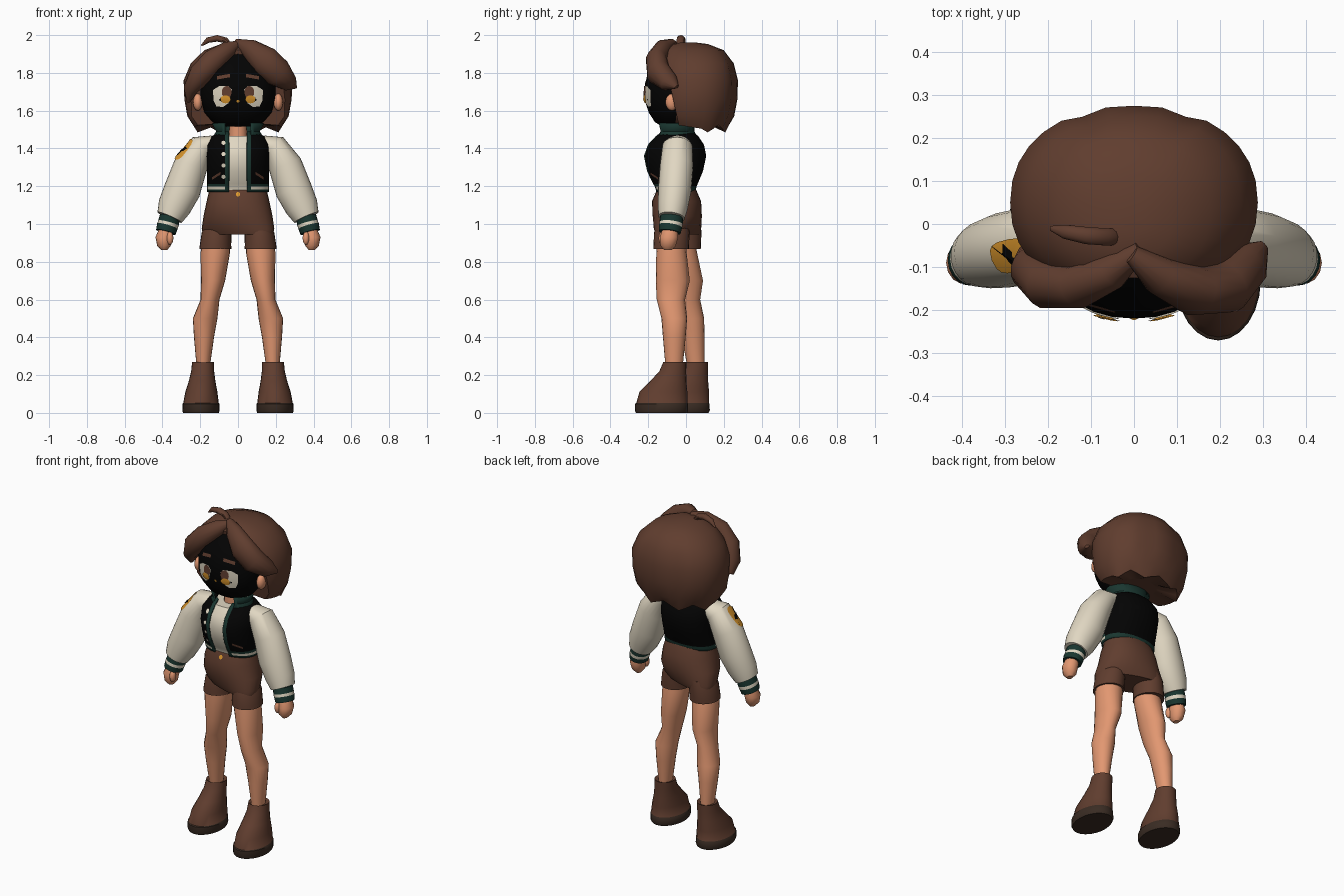
import bpy, bmesh, math
from mathutils import Vector
from mathutils.bvhtree import BVHTree

cube = bpy.data.objects.get("Cube")
if cube:
    bpy.data.objects.remove(cube)


def material(name, r, g, b):
    m = bpy.data.materials.new(name)
    m.use_nodes = True
    m.diffuse_color = (r, g, b, 1)
    bsdf = m.node_tree.nodes["Principled BSDF"]
    bsdf.inputs["Base Color"].default_value = (r, g, b, 1)
    bsdf.inputs["Roughness"].default_value = 0.9
    return m


brown = material("brown", .117, .047, .028)
sole = material("dark_sole", .042, .025, .017)
skin = material("skin", .76, .31, .165)
cream = material("cream", .75, .68, .54)
green = material("dark_green", .01, .037, .029)
black = material("black", .001, .001, .001)
gold = material("gold", .7, .305, .026)
made = []


def add(name, bm, mats):
    me = bpy.data.meshes.new(name)
    bm.to_mesh(me)
    bm.free()
    for m in mats:
        me.materials.append(m)
    ob = bpy.data.objects.new(name, me)
    bpy.context.collection.objects.link(ob)
    made.append(ob)
    return ob


def oval(a, b, power=2, n=16):
    pts = []
    for k in range(n):
        c, s = math.cos(math.tau * k / n), math.sin(math.tau * k / n)
        pts.append((math.copysign(a * abs(c) ** (2 / power), c),
                    math.copysign(b * abs(s) ** (2 / power), s)))
    return pts


def box(a, b, skew=0):
    return [(a, b + skew), (-a, b - skew), (-a, -b - skew), (a, -b + skew)]


def loft(rings, segs=20, tilt=False, power=2, caps=True):
    """Skin a row of (x, y, z, half width, half depth) sections."""
    bm = bmesh.new()
    centres = [Vector(r[:3]) for r in rings]
    loops = []
    for i, (c, r) in enumerate(zip(centres, rings)):
        n = Vector((0, 0, 1))
        if tilt:
            n = (centres[min(i + 1, len(rings) - 1)] - centres[max(i - 1, 0)]).normalized()
        u = Vector((0, 1, 0)).cross(n).normalized()
        v = n.cross(u)
        loops.append([bm.verts.new(c + u * a + v * b) for a, b in oval(r[3], r[4], power, segs)])
    for i in range(len(loops) - 1):
        for k in range(segs):
            j = (k + 1) % segs
            f = bm.faces.new((loops[i][k], loops[i][j], loops[i + 1][j], loops[i + 1][k]))
            f.material_index = i
    if caps:
        bm.faces.new(loops[0])
        bm.faces.new(loops[-1]).material_index = len(loops) - 2
    bmesh.ops.recalc_face_normals(bm, faces=bm.faces)
    return bm, loops


def tube(name, rings, mat, **kw):
    bm, _ = loft(rings, **kw)
    if not isinstance(mat, list):
        for f in bm.faces:
            f.material_index = 0
        mat = [mat]
    return add(name, bm, mat)


def mirror(rings, s, dy=lambda z: 0):
    return [(s * x, y + dy(z), z, a, b) for x, y, z, a, b in rings]


def ball(name, centre, radii, mat):
    bm = bmesh.new()
    bmesh.ops.create_uvsphere(bm, u_segments=12, v_segments=8, radius=1)
    for v in bm.verts:
        v.co = Vector(c + p * r for c, p, r in zip(centre, v.co, radii))
    return add(name, bm, [mat])


def decal(name, target, centre, pts, mat, normal=(0, -1, 0), up=(0, 0, 1), lift=.004):
    """Thin plate laid on a surface by projecting an outline onto it."""
    tree = BVHTree.FromPolygons([v.co for v in target.data.vertices],
                                [p.vertices for p in target.data.polygons])
    n = Vector(normal).normalized()
    right = Vector(up).cross(n).normalized()
    top = n.cross(right)
    bm = bmesh.new()
    vs = []
    for a, b in [(0, 0)] + pts:
        start = Vector(centre) + right * a + top * b + n * .5
        hit = tree.ray_cast(start, -n)[0] or start - n * .5
        vs.append(bm.verts.new(hit + n * lift))
    for i in range(1, len(vs)):
        bm.faces.new((vs[0], vs[i], vs[i % (len(vs) - 1) + 1]))
    return add(name, bm, [mat])


# Head with a dark face and hair-coloured back, and the neck
bm, _ = loft([(0, -.06, 1.515, .08, .065), (0, -.055, 1.54, .135, .11), (0, -.05, 1.59, .178, .147),
              (0, -.045, 1.66, .2, .175), (0, -.04, 1.74, .205, .178), (0, -.03, 1.82, .19, .165),
              (0, -.01, 1.9, .12, .11)], segs=28, power=2.2)
for f in bm.faces:
    f.material_index = int(f.calc_center_median().y > -.05)
head = add("head", bm, [black, brown])
tube("neck", [(0, -.05, 1.42, .05, .05), (0, -.055, 1.54, .045, .045)], skin)

# Body under the jacket
jacket_rings = [(0, -.055, 1.17, .163, .105), (0, -.055, 1.183, .165, .108), (0, -.056, 1.198, .165, .112),
                (0, -.058, 1.213, .165, .12), (0, -.06, 1.28, .165, .15), (0, -.06, 1.36, .17, .167),
                (0, -.055, 1.42, .17, .15), (0, -.05, 1.465, .14, .115), (0, -.05, 1.49, .09, .085)]
tube("shirt", [(x, y, z, a * .93, b * .92) for x, y, z, a, b in jacket_rings[:-1]], cream, segs=28, power=2.3)


def open_front(name, bm, gap, trim, mats, rule):
    """Cut an opening in the front and colour what remains by rule."""
    for x in (-trim, -gap, gap, trim):
        bmesh.ops.bisect_plane(bm, geom=bm.verts[:] + bm.edges[:] + bm.faces[:],
                               plane_co=(x, 0, 0), plane_no=(1, 0, 0))
    gone = [f for f in bm.faces if abs(f.calc_center_median().x) < gap and f.calc_center_median().y < -.05]
    bmesh.ops.delete(bm, geom=gone, context='FACES')
    for f in bm.faces:
        f.material_index = rule(f.calc_center_median())
    ob = add(name, bm, mats)
    ob.modifiers.new("thickness", 'SOLIDIFY').thickness = .008
    return ob


def jacket_rule(c):
    front = c.y < -.05
    if c.z < 1.183 or (front and 1.198 < c.z < 1.213) or (abs(c.x) < .068 and front):
        return 1
    if c.z < 1.198:
        return 2 if front else 1
    return 0


bm, _ = loft(jacket_rings, segs=28, power=2.3, caps=False)
jacket = open_front("jacket", bm, .048, .068, [black, green, cream], jacket_rule)
bm, _ = loft([(0, -.055, 1.45, .13, .11), (0, -.055, 1.49, .108, .092), (0, -.055, 1.535, .13, .095)],
             segs=24, caps=False)
open_front("collar", bm, .065, .08, [green], lambda c: 0)
for i in range(4):
    decal(f"jacket_button_{i}", jacket, (-.077, -.1, 1.25 + i * .06), oval(.011, .011), cream, lift=.006)

# Shorts: hips sheared so that each side meets its leg
hips = tube("shorts_hips", [(0, -.05, 1.19, .15, .1), (0, -.05, 1.12, .166, .13), (0, -.046, 1.04, .183, .13),
                            (0, -.045, .975, .192, .116), (0, -.045, .945, .185, .1)],
            brown, segs=28, power=2.2)
for v in hips.data.vertices:
    v.co.y -= v.co.x * min(.3, max(0, 1.06 - v.co.z) * 2.6)
decal("shorts_button", hips, (0, -.1, 1.157), oval(.012, .012), gold, lift=.006)

arm = [(.13, -.04, 1.43, .04, .06), (.19, -.045, 1.41, .07, .08), (.25, -.05, 1.31, .09, .088),
       (.295, -.06, 1.18, .097, .088), (.338, -.07, 1.09, .088, .08), (.362, -.077, 1.035, .07, .07)]
cuff = [(.36, -.076, 1.04, .054, .06), (.368, -.079, 1.005, .056, .062),
        (.374, -.082, .988, .056, .062), (.382, -.086, .957, .053, .058)]
hand = [(.383, -.085, .975, .035, .04), (.393, -.09, .93, .044, .05),
        (.392, -.095, .885, .036, .042), (.39, -.095, .862, .015, .02)]
leg = [(.112, -.075, .95, .07, .07), (.12, -.077, .85, .078, .08), (.132, -.07, .7, .064, .09),
       (.148, -.08, .6, .05, .075), (.174, -.062, .5, .065, .068), (.18, -.062, .4, .053, .06),
       (.184, -.063, .25, .036, .046)]
boot = [(.196, -.13, 0, .094, .135), (.196, -.13, .012, .099, .141), (.196, -.13, .048, .098, .14),
        (.196, -.128, .052, .094, .135), (.194, -.12, .11, .085, .127), (.19, -.093, .17, .07, .095),
        (.187, -.07, .22, .061, .071), (.185, -.059, .27, .058, .061), (.185, -.059, .262, .045, .05)]
short_leg = [(.1, -.07, 1.0, .07, .085), (.113, -.075, .955, .079, .094),
             (.119, -.078, .89, .083, .094), (.12, -.079, .868, .085, .094)]
stride = lambda z: .14 - .1 * z

for side, s in (("left", 1), ("right", -1)):
    back = stride if s < 0 else (lambda z: 0)
    # Limbs
    sleeve = tube(f"{side}_sleeve", mirror(arm, s), cream, segs=24, tilt=True)
    tube(f"{side}_cuff", mirror(cuff, s), [green, cream, green], tilt=True)
    tube(f"{side}_hand", mirror(hand, s), skin, segs=14)
    ball(f"{side}_thumb", (s * .36, -.125, .925), (.018, .02, .035), skin)
    tube(f"{side}_leg", mirror(leg, s, back), skin)
    tube(f"{side}_boot", mirror(boot, s, (lambda z: .115) if s < 0 else back),
         [sole] * 3 + [brown] * 5, segs=24)
    tube(f"{side}_shorts_leg", mirror(short_leg, s, (lambda z: .063) if s < 0 else back), brown, segs=24)
    decal(f"{side}_pocket", jacket, (s * .115, -.1, 1.255), box(.022, .007, -s * .014), brown, lift=.006)
    # Face details
    ball(f"{side}_ear", (s * .213, -.075, 1.645), (.025, .034, .045), skin)
    white = [(s * a, b) for a, b in ((-.048, .035), (-.03, .055), (.02, .055), (.052, .035),
                                     (.05, -.02), (.035, -.052), (0, -.056), (-.03, -.035))]
    decal(f"{side}_eye_white", head, (s * .08, -.1, 1.675), white, cream, lift=.005)
    decal(f"{side}_iris", head, (s * .06, -.1, 1.698), oval(.026, .033), brown, lift=.0075)
    decal(f"{side}_iris_glow", head, (s * .066, -.1, 1.66), oval(.028, .021), gold, lift=.0095)
    decal(f"{side}_eyebrow", head, (s * .077, -.1, 1.78), box(.034, .009, -s * .006), brown)
decal("nose", head, (0, -.1, 1.65), oval(.008, .008, 2, 8), gold)

# Sleeve patch with a bolt, on the right arm
face_out = dict(normal=(-.8, -.4, .35), up=(.4, 0, .9))
decal("sleeve_patch", sleeve, (-.27, -.068, 1.388), oval(.04, .066, 3.5), gold, lift=.005, **face_out)
bolt = [(.036, .056), (-.034, -.012), (-.012, -.016), (-.036, -.056), (.034, .012), (.012, .016)]
decal("patch_bolt", sleeve, (-.27, -.068, 1.388), bolt, black, lift=.0085, **face_out)

# Main hair: rounded bob with a jagged hem at the back, sliced off behind the face
bm, loops = loft([(0, .03, 1.53, .11, .1), (0, .04, 1.505, .23, .18), (0, .045, 1.57, .268, .21),
                  (0, .05, 1.66, .284, .222), (0, .05, 1.76, .288, .225), (0, .045, 1.85, .25, .208),
                  (0, .035, 1.92, .178, .165), (0, .02, 1.953, .09, .095), (0, .01, 1.962, .03, .03)],
                 segs=32, power=2.2)
for k, v in enumerate(loops[1]):
    if v.co.y > .08:
        v.co.z += .02 * math.cos(k * math.pi / 2)
    else:
        v.co.z += (.08 - v.co.y) * .15
for loop in loops[2:6]:
    for v in loop[2::4]:
        v.co.y -= .01 if v.co.y > .15 else 0
bmesh.ops.bisect_plane(bm, geom=bm.verts[:] + bm.edges[:] + bm.faces[:], plane_co=(0, -.055, 1.6),
                       plane_no=(0, -1, -.22), clear_outer=True)
bmesh.ops.holes_fill(bm, edges=[e for e in bm.edges if e.is_boundary], sides=0)
for f in bm.faces:
    f.material_index = 0
bmesh.ops.recalc_face_normals(bm, faces=bm.faces)
add("hair", bm, [brown])

# Fringe locks and the stray curl on top
tube("right_fringe", [(.015, -.06, 1.96, .012, .02), (-.05, -.11, 1.925, .045, .042),
                      (-.13, -.145, 1.865, .062, .052), (-.2, -.14, 1.79, .062, .058),
                      (-.25, -.1, 1.715, .04, .05), (-.262, -.07, 1.65, .01, .02)],
     brown, segs=14, tilt=True)
tube("left_fringe", [(-.005, -.07, 1.968, .012, .022), (.06, -.12, 1.93, .052, .045),
                     (.14, -.155, 1.865, .08, .058), (.21, -.145, 1.8, .078, .065),
                     (.268, -.09, 1.75, .048, .055), (.303, -.05, 1.725, .008, .014)],
     brown, segs=14, tilt=True)
tube("hair_curl", [(-.045, -.03, 1.945, .014, .02), (-.065, -.03, 1.972, .016, .021),
                   (-.11, -.027, 1.983, .017, .021), (-.16, -.018, 1.973, .015, .017),
                   (-.193, -.01, 1.945, .004, .006)], brown, segs=10, tilt=True)

# Smooth shading with crisp edges
bpy.ops.object.select_all(action='DESELECT')
for ob in made:
    ob.select_set(True)
bpy.context.view_layer.objects.active = made[0]
bpy.ops.object.shade_smooth_by_angle(angle=math.radians(42))
